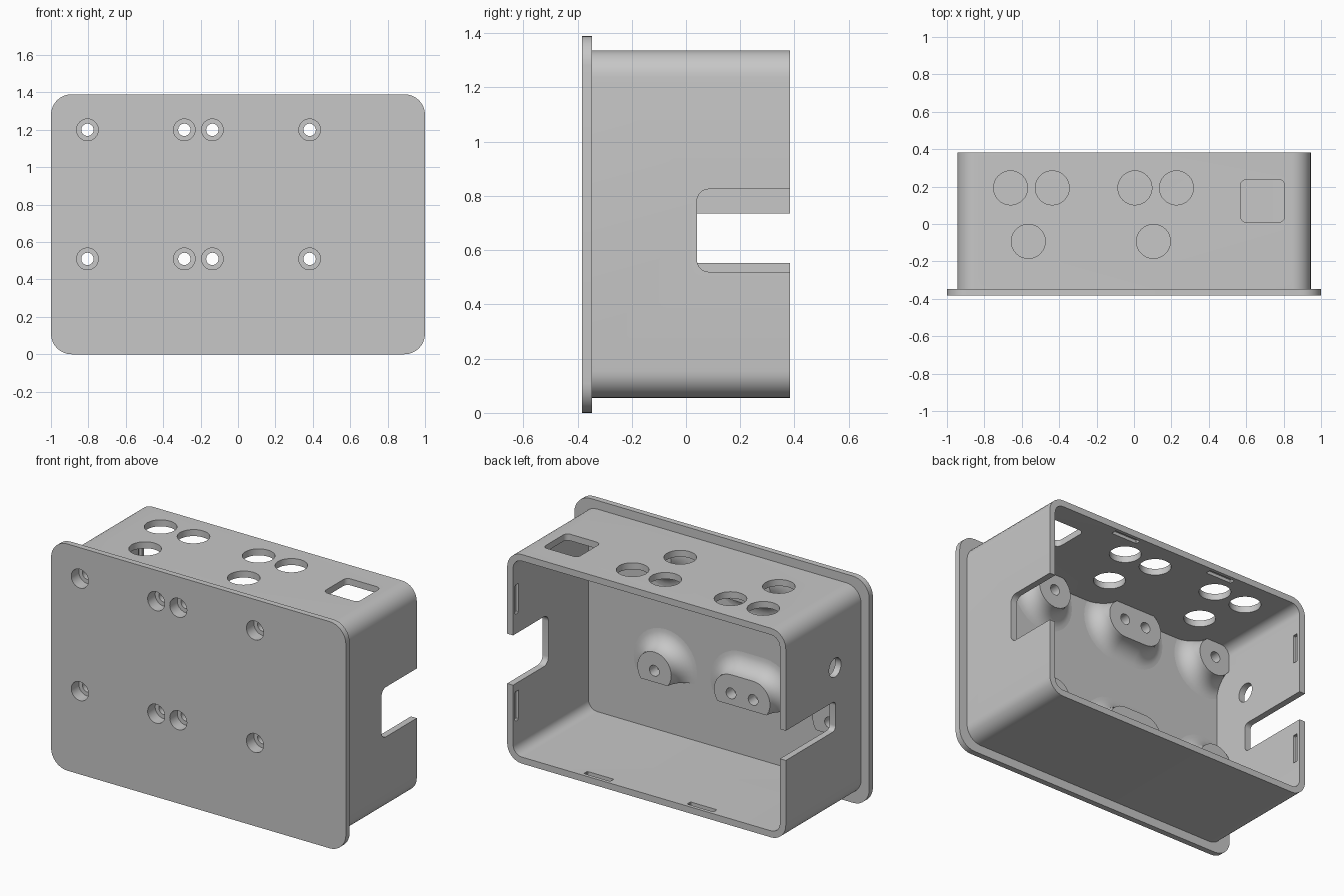
import bpy, bmesh
from math import cos, sin, pi, radians

if "Cube" in bpy.data.objects:
    bpy.data.objects.remove(bpy.data.objects["Cube"])

grey = bpy.data.materials.new("plain grey")
grey.use_nodes = True
grey.diffuse_color = (0.57, 0.57, 0.57, 1)
grey.node_tree.nodes["Principled BSDF"].inputs["Base Color"].default_value = grey.diffuse_color

# Maps outline coordinates u, v and depth d onto the chosen extrusion axis
PLACE = {"X": lambda u, v, d: (d, u, v),
         "Y": lambda u, v, d: (u, d, v),
         "Z": lambda u, v, d: (u, v, d)}


def outline(u0, u1, v0, v1, r, n=8):
    """Rectangle with rounded corners; a circle when r is half its size."""
    pts = []
    corners = [(u1 - r, v1 - r), (u0 + r, v1 - r), (u0 + r, v0 + r), (u1 - r, v0 + r)]
    for q, (cu, cv) in enumerate(corners):
        for i in range(n + 1):
            a = (q + i / n) * pi / 2
            pts.append((cu + r * cos(a), cv + r * sin(a)))
    return pts


def disc(u, v, r):
    return outline(u - r, u + r, v - r, v + r, r)


def loft(bm, axis, rings, closed=False):
    """Join (outline, depth) rings into a solid, or a tube when closed."""
    rows = [[bm.verts.new(PLACE[axis](u, v, d)) for u, v in ring] for ring, d in rings]
    count = len(rows[0])
    pairs = list(zip(rows, rows[1:]))
    if closed:
        pairs.append((rows[-1], rows[0]))
    else:
        bm.faces.new(rows[0])
        bm.faces.new(rows[-1])
    for a, b in pairs:
        for i in range(count):
            j = (i + 1) % count
            bm.faces.new((a[i], a[j], b[j], b[i]))


def prism(bm, axis, ring, d0, d1):
    loft(bm, axis, [(ring, d0), (ring, d1)])


def finish(name, bm):
    bmesh.ops.remove_doubles(bm, verts=bm.verts, dist=1e-5)
    bmesh.ops.recalc_face_normals(bm, faces=bm.faces)
    mesh = bpy.data.meshes.new(name)
    bm.to_mesh(mesh)
    bm.free()
    mesh.materials.append(grey)
    ob = bpy.data.objects.new(name, mesh)
    bpy.context.collection.objects.link(ob)
    return ob


def cut(ob, cutter):
    mod = ob.modifiers.new("openings", "BOOLEAN")
    mod.operation = "DIFFERENCE"
    mod.solver = "EXACT"
    mod.object = cutter
    bpy.context.view_layer.objects.active = ob
    bpy.ops.object.modifier_apply(modifier=mod.name)


FLOOR, RIM, PAD = -0.347, 0.383, -0.24
LOW, HIGH = 0.51, 1.2
HOLES = (-0.805, -0.287, -0.137, 0.383)

# Cover plate
bm = bmesh.new()
prism(bm, "Y", outline(-1, 1, 0, 1.39, 0.11), -0.383, FLOOR)
plate = finish("cover_plate", bm)

# Box walls, open at the back
bm = bmesh.new()
outer = outline(-0.945, 0.945, 0.055, 1.337, 0.1)
inner = outline(-0.905, 0.905, 0.095, 1.297, 0.06)
loft(bm, "Y", [(outer, RIM), (outer, FLOOR), (inner, FLOOR), (inner, RIM)], closed=True)
walls = finish("box_walls", bm)


# Screw bosses with flared bases, trimmed flat on one side
def boss(name, xa, xb, z, trims):
    bm = bmesh.new()
    rings = []
    for i in range(9):
        a = i / 8 * pi / 2
        r = 0.115 + 0.1 * (1 - cos(a))
        rings.append((outline(xa - r, xb + r, z - r, z + r, r),
                      FLOOR + (PAD - FLOOR) * (1 - sin(a))))
    loft(bm, "Y", rings)
    bmesh.ops.remove_doubles(bm, verts=bm.verts, dist=1e-5)
    for co, no in trims:
        bmesh.ops.bisect_plane(bm, geom=bm.verts[:] + bm.edges[:] + bm.faces[:],
                               plane_co=co, plane_no=no, clear_outer=True)
        bmesh.ops.holes_fill(bm, edges=[e for e in bm.edges if e.is_boundary], sides=0)
    return finish(name, bm)


side_trim = ((-0.91, 0, 0), (-1, 0, 0))
rows = {"lower": (LOW, ((0, 0, LOW - 0.07), (0, 0, -1))),
        "upper": (HIGH, ((0, 0, 1.302), (0, 0, 1)))}
spans = {"right": (HOLES[0], HOLES[0]), "middle": (HOLES[1], HOLES[2]),
         "left": (HOLES[3], HOLES[3])}
bosses = [boss(f"{row}_{side}_boss", xa, xb, z, (side_trim, trim))
          for row, (z, trim) in rows.items() for side, (xa, xb) in spans.items()]

# Countersunk screw holes
bm = bmesh.new()
for x in HOLES:
    for z in (LOW, HIGH):
        wide, narrow = disc(x, z, 0.058), disc(x, z, 0.033)
        loft(bm, "Y", [(wide, -0.45), (wide, -0.31), (narrow, -0.31), (narrow, -0.15)])
screw_cutter = finish("screw_hole_cutter", bm)

# Wall openings: round and square top holes
bm = bmesh.new()
for x in (-0.66, -0.437, 0.005, 0.227):
    prism(bm, "Z", disc(x, 0.193, 0.091), 1.2, 1.4)
for x in (-0.565, 0.104):
    prism(bm, "Z", disc(x, -0.093, 0.091), 1.2, 1.4)
prism(bm, "Z", outline(0.57, 0.805, 0.01, 0.237, 0.03), 1.2, 1.4)
# Side notches and cable hole
prism(bm, "X", outline(0.04, 0.6, 0.52, 0.825, 0.045), 0.85, 1)
prism(bm, "X", outline(-0.1, 0.6, 0.553, 0.735, 0.03), -1, -0.85)
prism(bm, "X", disc(-0.095, 0.94, 0.058), -1, -0.85)
# Shallow snap slots near the rim
for s in (-1, 1):
    for z in (0.38, 1.035):
        prism(bm, "X", outline(0.328, 0.362, z - 0.09, z + 0.09, 0.004, 1), s * 0.88, s * 0.925)
    for z0, z1 in ((0.075, 0.12), (1.275, 1.317)):
        prism(bm, "Z", outline(s * 0.35 - 0.09, s * 0.35 + 0.09, 0.328, 0.362, 0.004, 1), z0, z1)
wall_cutter = finish("wall_opening_cutter", bm)

cut(walls, wall_cutter)
for ob in [plate] + bosses:
    cut(ob, screw_cutter)
for cutter in (screw_cutter, wall_cutter):
    bpy.data.objects.remove(cutter)

# Smooth the curved surfaces, keep edges sharp
bpy.ops.object.select_all(action="DESELECT")
for ob in [plate, walls] + bosses:
    ob.select_set(True)
bpy.context.view_layer.objects.active = plate
bpy.ops.object.shade_smooth_by_angle(angle=radians(30))
